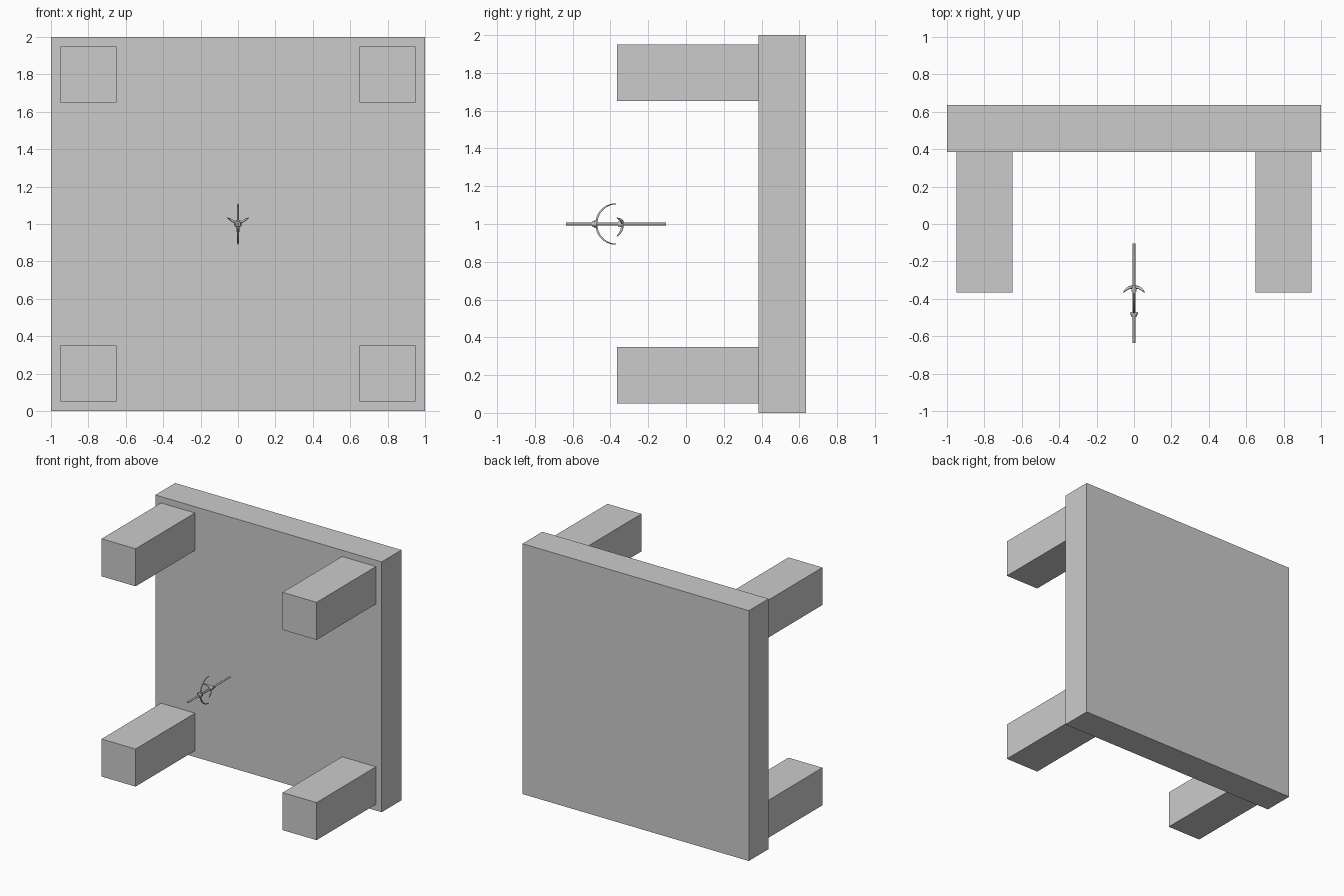
import bpy
from math import sin, cos, pi, radians

if "Cube" in bpy.data.objects:
    bpy.data.objects.remove(bpy.data.objects["Cube"])


def box(name, lo, hi):
    bpy.ops.mesh.primitive_cube_add(size=1, location=[(a + b) / 2 for a, b in zip(lo, hi)])
    ob = bpy.context.object
    ob.name = name
    ob.scale = [b - a for a, b in zip(lo, hi)]
    bpy.ops.object.transform_apply(location=False, rotation=False, scale=True)
    return ob


def cone(name, y0, y1, r0, r1, sides=12):
    # capped cone along y at the height of the spear axis; r0 is the radius at y0
    bpy.ops.mesh.primitive_cone_add(vertices=sides, radius1=r1, radius2=r0, depth=y1 - y0,
                                    location=(0, (y0 + y1) / 2, 1), rotation=(pi / 2, 0, 0))
    ob = bpy.context.object
    ob.name = name
    bpy.ops.object.shade_smooth_by_angle()
    return ob


def tapered_tube(name, points, radii):
    cu = bpy.data.curves.new(name, 'CURVE')
    cu.dimensions = '3D'
    cu.bevel_depth = 1
    cu.bevel_resolution = 1
    cu.use_fill_caps = True
    sp = cu.splines.new('POLY')
    sp.points.add(len(points) - 1)
    for p, co, r in zip(sp.points, points, radii):
        p.co = (*co, 1)
        p.radius = r
    ob = bpy.data.objects.new(name, cu)
    bpy.context.collection.objects.link(ob)
    return ob


# Table tipped on its side
box("table_top", (-1, 0.385, 0), (1, 0.635, 2))
for x in (-0.8, 0.8):
    for z in (0.2, 1.8):
        box("table_leg", (x - 0.15, -0.365, z - 0.15), (x + 0.15, 0.385, z + 0.15))

# Slim shaft with collars
cone("shaft", -0.635, -0.105, 0.007, 0.007)
cone("shaft_grip", -0.48, -0.35, 0.009, 0.009)
cone("front_collar", -0.497, -0.485, 0.013, 0.017)
cone("front_collar_rim", -0.485, -0.47, 0.023, 0.019)
cone("rear_hub", -0.36, -0.33, 0.012, 0.018)

# Curved guard: half ring around the shaft
n = 20
angles = [radians(-90) + pi * i / n for i in range(n + 1)]
tapered_tube("curved_guard",
             [(0, -0.37 - 0.105 * cos(a), 1 + 0.107 * sin(a)) for a in angles],
             [0.003 + 0.003 * cos(a) for a in angles])

# Three swept prongs
for deg in (30, 150, 270):
    a = radians(deg)
    tapered_tube("swept_prong",
                 [(r * cos(a), y, 1 + r * sin(a))
                  for r, y in ((0.01, -0.337), (0.03, -0.34), (0.05, -0.352), (0.066, -0.366))],
                 [0.008, 0.008, 0.006, 0.002])
